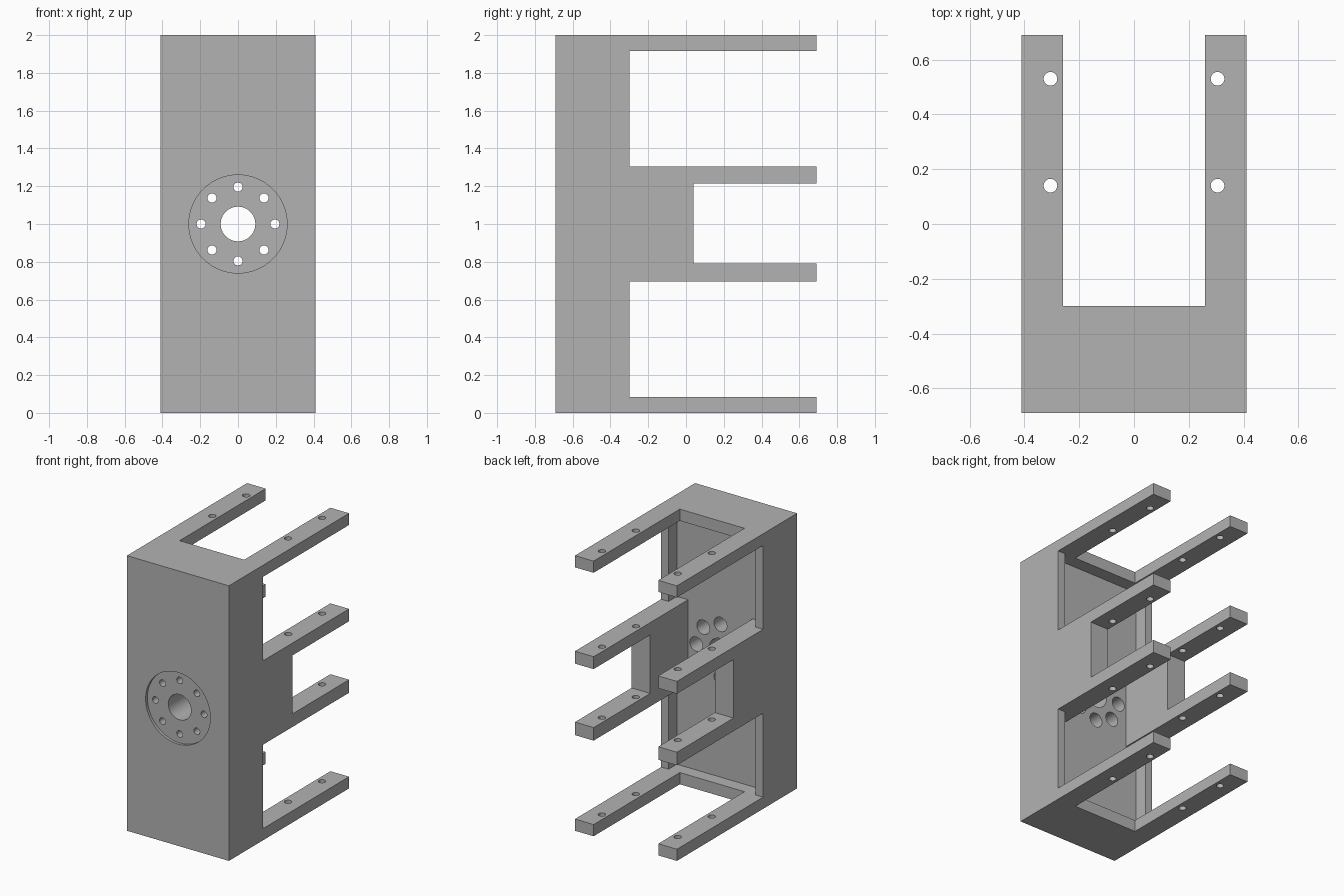
import bpy
from math import pi, cos, sin
from mathutils import Vector

default = bpy.data.objects.get("Cube")
if default:
    bpy.data.objects.remove(default, do_unlink=True)

grey = bpy.data.materials.new("plain grey")
grey.use_nodes = True
grey.diffuse_color = (0.45, 0.45, 0.45, 1)
grey.node_tree.nodes["Principled BSDF"].inputs["Base Color"].default_value = (0.45, 0.45, 0.45, 1)

# Main dimensions
W, D, H = 0.41, 0.69, 2.0      # half width, half depth, height
ARM = 0.26                     # inner face of the arms
WALL = 0.35                    # inner face of the thin side walls
BACK = -0.30                   # rear edge of the housing
FLOOR = -0.395                 # rear face of the thick front plate
T = 0.085                      # arm thickness
MID_LOW, MID_HIGH = 0.695, 1.305
FAR = 1.0                      # cutters overshoot to here


def box(name, lo, hi):
    lo, hi = Vector(lo), Vector(hi)
    bpy.ops.mesh.primitive_cube_add(size=1, location=(lo + hi) / 2)
    ob = bpy.context.object
    ob.name = name
    ob.scale = hi - lo
    bpy.ops.object.transform_apply(location=True, rotation=False, scale=True)
    return ob


def drill(name, radius, start, end, sides=40):
    start, end = Vector(start), Vector(end)
    axis = end - start
    bpy.ops.mesh.primitive_cylinder_add(
        vertices=sides, radius=radius, depth=axis.length, location=(start + end) / 2,
        rotation=axis.to_track_quat('Z', 'Y').to_euler())
    ob = bpy.context.object
    ob.name = name
    return ob


def cut(target, cutter):
    cutter.hide_render = True
    bpy.context.view_layer.update()
    mod = target.modifiers.new("cut", 'BOOLEAN')
    mod.operation = 'DIFFERENCE'
    mod.solver = 'EXACT'
    mod.object = cutter
    bpy.ops.object.select_all(action='DESELECT')
    bpy.context.view_layer.objects.active = target
    target.select_set(True)
    bpy.ops.object.modifier_apply(modifier=mod.name)
    bpy.data.objects.remove(cutter, do_unlink=True)


body = box("bracket_body", (-W, -D, 0), (W, D, H))
body.data.materials.append(grey)

# Channel between the left and right arms, and the pocket behind the plate
cut(body, box("channel", (-ARM, BACK, -1), (ARM, FAR, H + 1)))
cut(body, box("pocket", (-ARM, FLOOR, T), (ARM, FAR, H - T)))

# Upper and lower bays: side slots between arms, widened pocket inside
for low, high in ((T, MID_LOW), (MID_HIGH, H - T)):
    cut(body, box("side_slot", (-FAR, BACK, low), (FAR, FAR, high)))
    cut(body, box("wide_pocket", (-WALL, FLOOR, low), (WALL, FAR, high)))

# Notch between the two middle arms
cut(body, box("middle_notch", (-FAR, 0.04, MID_LOW + T + 0.01),
              (FAR, FAR, MID_HIGH - T - 0.005)))

# Vertical bolt holes through every arm
for x in (-0.305, 0.305):
    for y in (0.14, 0.53):
        cut(body, drill("arm_hole", 0.025, (x, y, -1), (x, y, H + 1), 24))

# Round mounting recess, centre bore and ring of counterbored holes
mid = H / 2
cut(body, drill("recess", 0.26, (0, -FAR, mid), (0, -D + 0.02, mid), 64))
cut(body, drill("centre_bore", 0.092, (0, -FAR, mid), (0, 0, mid)))
for i in range(8):
    a = i * pi / 4
    x, z = 0.195 * cos(a), mid + 0.195 * sin(a)
    cut(body, drill("ring_hole", 0.024, (x, -FAR, z), (x, 0, z), 24))
    cut(body, drill("counterbore", 0.052, (x, FLOOR - 0.13, z), (x, 0, z), 32))

bpy.ops.object.select_all(action='DESELECT')
body.select_set(True)
bpy.context.view_layer.objects.active = body
bpy.ops.object.shade_smooth_by_angle(angle=pi / 6)
